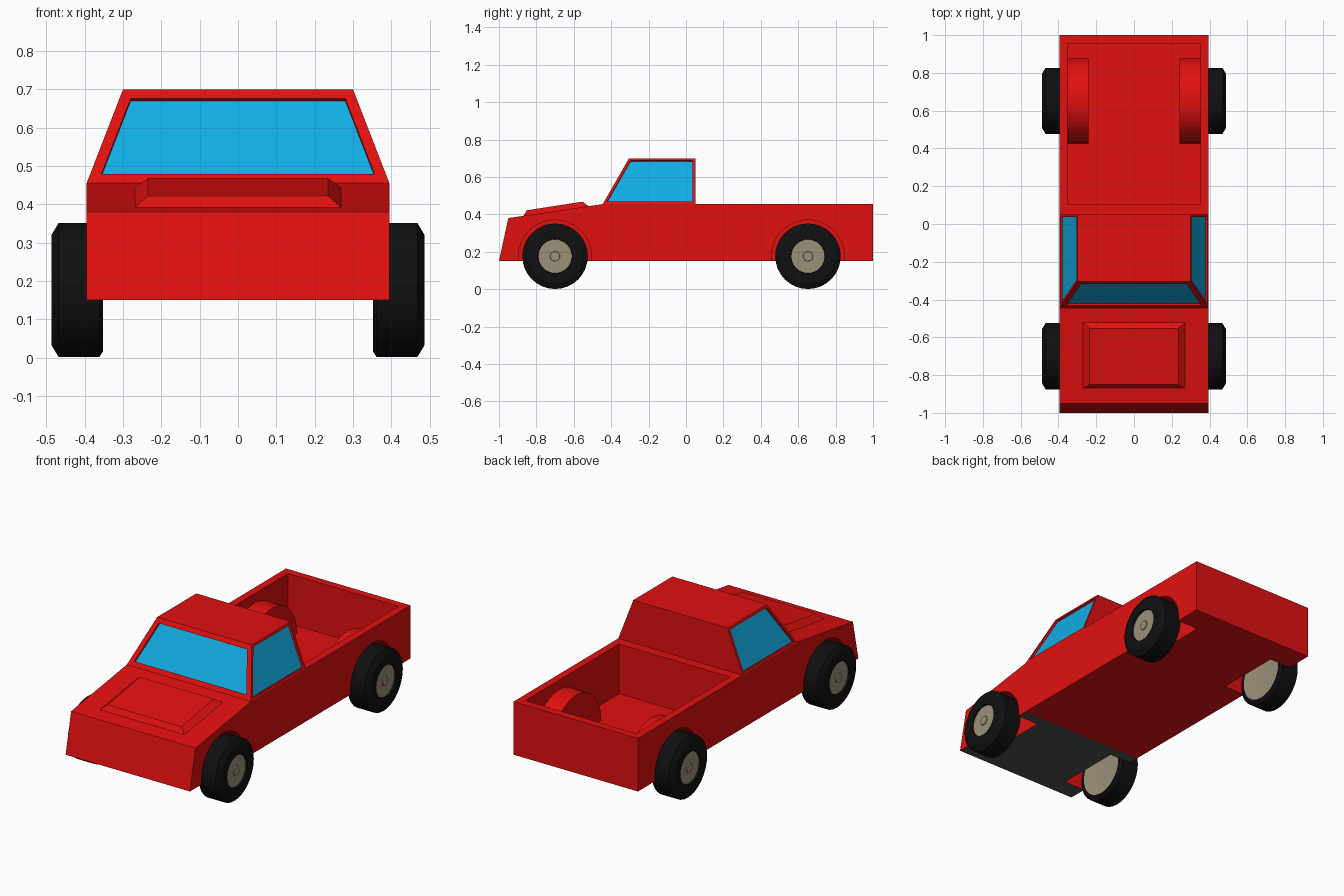
import bpy, bmesh, math
from mathutils import Vector

if "Cube" in bpy.data.objects:
    bpy.data.objects.remove(bpy.data.objects["Cube"])

def material(name, rgb):
    m = bpy.data.materials.new(name)
    m.diffuse_color = (*rgb, 1)
    m.use_nodes = True
    m.node_tree.nodes["Principled BSDF"].inputs["Base Color"].default_value = m.diffuse_color
    return m

RED = material("red paint", (0.76, 0.005, 0.005))
GLASS = material("blue glass", (0.0056, 0.42, 0.77))
TYRE = material("black rubber", (0.005, 0.005, 0.005))
HUB = material("beige metal", (0.33, 0.28, 0.195))
UNDER = material("dark grey underside", (0.08, 0.08, 0.08))

def finish(bm, name, mats):
    bmesh.ops.recalc_face_normals(bm, faces=bm.faces)
    me = bpy.data.meshes.new(name)
    bm.to_mesh(me)
    bm.free()
    for m in mats:
        me.materials.append(m)
    ob = bpy.data.objects.new(name, me)
    bpy.context.collection.objects.link(ob)
    return ob

def prism(profile, x0, x1):
    """Extrude a (y, z) profile from x0 to x1."""
    bm = bmesh.new()
    a = [bm.verts.new((x0, y, z)) for y, z in profile]
    b = [bm.verts.new((x1, y, z)) for y, z in profile]
    bm.faces.new(a)
    bm.faces.new(b[::-1])
    n = len(a)
    for i in range(n):
        j = (i + 1) % n
        bm.faces.new((a[i], b[i], b[j], a[j]))
    bmesh.ops.recalc_face_normals(bm, faces=bm.faces)
    return bm

def frustum(base, top):
    """Each level is (half width, front y, front z, back y, back z); open below."""
    bm = bmesh.new()
    rings = []
    for w, y0, z0, y1, z1 in (base, top):
        rings.append([bm.verts.new(p) for p in
                      ((-w, y0, z0), (w, y0, z0), (w, y1, z1), (-w, y1, z1))])
    a, b = rings
    for i in range(4):
        j = (i + 1) % 4
        bm.faces.new((a[i], a[j], b[j], b[i]))
    bm.faces.new(b)
    bm.normal_update()
    return bm

def arc(cy, cz, r, n, sweep):
    return [(cy + r * math.cos(sweep * i / n), cz + r * math.sin(sweep * i / n))
            for i in range(n + 1)]

def boolean(ob, bm, operation):
    cutter = finish(bm, "cutter", [RED])
    cutter.hide_render = True
    mod = ob.modifiers.new("cut", 'BOOLEAN')
    mod.operation, mod.solver, mod.object = operation, 'EXACT', cutter
    bpy.context.view_layer.objects.active = ob
    bpy.ops.object.modifier_apply(modifier=mod.name)
    bpy.data.objects.remove(cutter)

WHEEL_Z, AXLES = 0.176, (-0.70, 0.652)

# Body: side profile, with a grey underside below the bonnet
bm = prism([(-1, 0.15), (-0.95, 0.38), (-0.445, 0.455), (1, 0.455),
            (1, 0.15), (-0.445, 0.15)], -0.395, 0.395)
for f in bm.faces:
    if f.normal.z < -0.9 and f.calc_center_median().y < -0.445:
        f.material_index = 1
body = finish(bm, "body", [RED, UNDER])

# Load bed, its inner wheel arches, then the wheel wells
boolean(body, prism([(0.105, 0.17), (0.105, 0.6), (0.955, 0.6), (0.955, 0.17)],
                    -0.352, 0.352), 'DIFFERENCE')
for s in (-1, 1):
    hump = arc(AXLES[1], WHEEL_Z, 0.225, 24, math.pi)
    hump += [(AXLES[1] - 0.225, 0.16), (AXLES[1] + 0.225, 0.16)]
    boolean(body, prism(hump, s * 0.24, s * 0.372), 'UNION')
for s in (-1, 1):
    for y in AXLES:
        well = arc(y, WHEEL_Z, 0.195, 32, 2 * math.pi)[:-1]
        boolean(body, prism(well, s * 0.26, s * 0.5), 'DIFFERENCE')

# Cab with recessed windscreen and side windows
bm = frustum((0.395, -0.445, 0.455, 0.05, 0.455), (0.30, -0.305, 0.70, 0.05, 0.70))
front = [f for f in bm.faces if f.normal.y < -0.5]
sides = [f for f in bm.faces if abs(f.normal.x) > 0.5]
for faces, width in ((front, 0.028), (sides, 0.014)):
    bmesh.ops.inset_individual(bm, faces=faces, thickness=width, use_even_offset=True)
    for f in faces:
        n = f.normal.copy()
        f.material_index = 1
        rim = bmesh.ops.extrude_discrete_faces(bm, faces=[f])["faces"][0]
        rim.material_index = 1
        old = list(rim.verts)
        # sink the pane and wall in its edge
        loop = [l.vert for l in rim.loops]
        outer = [v.co.copy() for v in loop]
        for e in rim.edges:
            for g in e.link_faces:
                if g is not rim:
                    g.material_index = 0
        for v in old:
            v.co -= n * 0.012
finish(bm, "cab", [RED, GLASS])

# Raised bonnet panel
finish(frustum((0.27, -0.87, 0.391, -0.52, 0.443),
               (0.235, -0.85, 0.422, -0.553, 0.468)), "bonnet_panel", [RED])

# Wheels: lathed (radius, x) outline, hub faces picked by radius
OUTLINE = [(0, 0.354), (0.145, 0.354), (0.16, 0.352), (0.175, 0.362), (0.175, 0.468),
           (0.145, 0.486), (0.092, 0.486), (0.09, 0.476), (0.027, 0.476),
           (0.025, 0.481), (0, 0.481)]

def wheel(name, side, cy, n=32):
    bm = bmesh.new()
    vs = [bm.verts.new((side * x, cy, WHEEL_Z + r)) for r, x in OUTLINE]
    edges = [bm.edges.new(p) for p in zip(vs, vs[1:])]
    bmesh.ops.spin(bm, geom=vs + edges, cent=(0, cy, WHEEL_Z), axis=(1, 0, 0),
                   angle=2 * math.pi, steps=n, use_merge=True)
    bmesh.ops.remove_doubles(bm, verts=bm.verts, dist=1e-4)
    for f in bm.faces:
        c = f.calc_center_median()
        r = max(Vector((v.co.y - cy, v.co.z - WHEEL_Z)).length for v in f.verts)
        inner = abs(c.x) < 0.40
        f.material_index = int(r < (0.147 if inner else 0.091))
    ob = finish(bm, name, [TYRE, HUB])
    bpy.ops.object.select_all(action='DESELECT')
    ob.select_set(True)
    bpy.context.view_layer.objects.active = ob
    bpy.ops.object.shade_smooth_by_angle(angle=math.radians(25))

for s, side in ((-1, "left"), (1, "right")):
    for y, end in zip(AXLES, ("front", "rear")):
        wheel(f"{end}_{side}_wheel", s, y)
